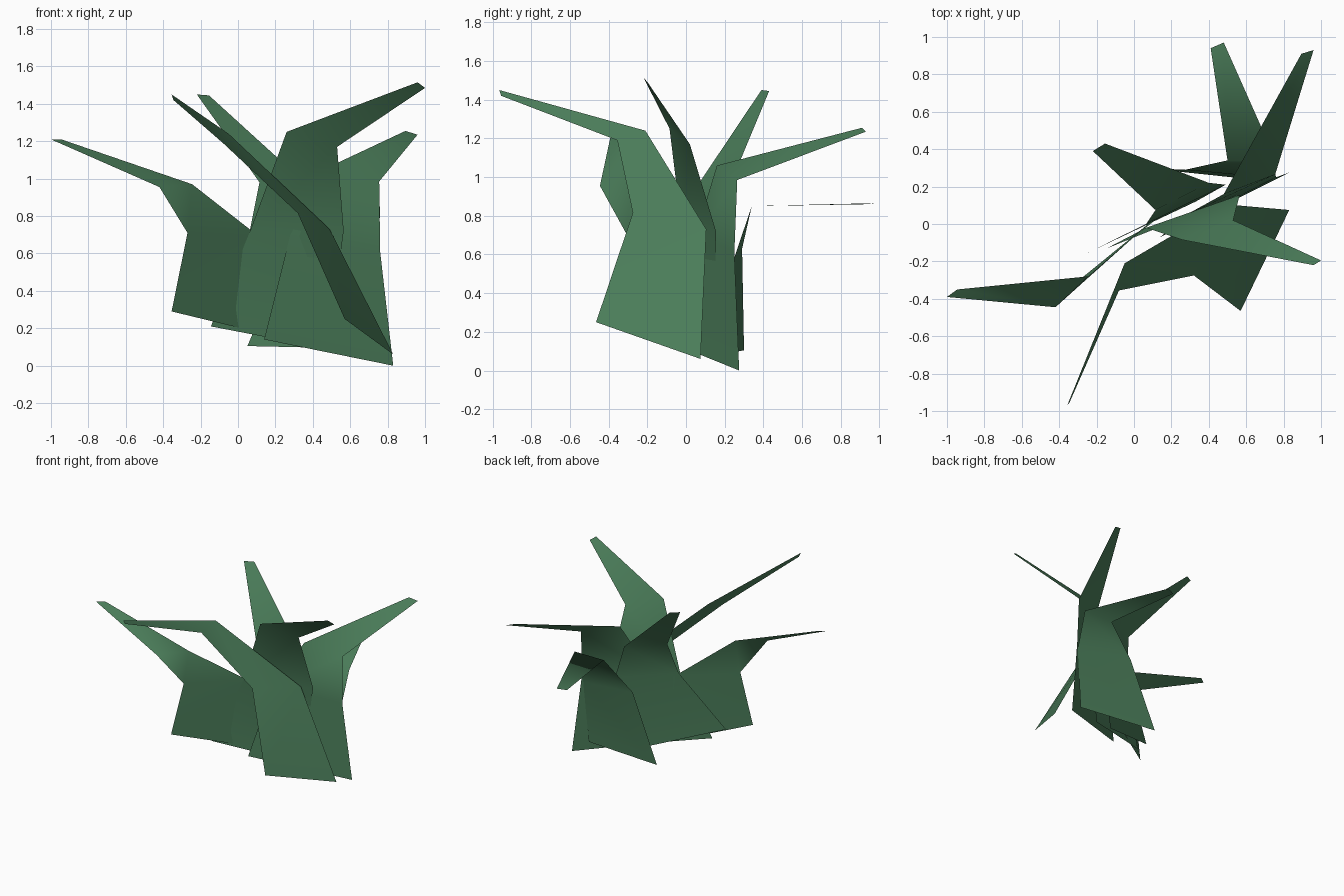
import bpy
import bmesh

# single leaf colour
green = bpy.data.materials.new("leaf green")
green.diffuse_color = (0.069, 0.202, 0.10, 1.0)


def leaf(name, left, right):
    """Flat tapering blade: left and right rails from base to tip, bridged with quads."""
    bm = bmesh.new()
    rows = [(bm.verts.new(a), bm.verts.new(b)) for a, b in zip(left, right)]
    for (a, b), (c, d) in zip(rows, rows[1:]):
        bm.faces.new((a, b, d, c)).smooth = True
    mesh = bpy.data.meshes.new(name)
    bm.to_mesh(mesh)
    bm.free()
    mesh.materials.append(green)
    obj = bpy.data.objects.new(name, mesh)
    bpy.context.collection.objects.link(obj)
    return obj


# blade bending out to the left
leaf("left_leaf",
     [(-.355, -.35, .29), (-.27, -.31, .71), (-.42, -.445, .955), (-1, -.39, 1.21)],
     [(.10, .01, .18), (.10, .02, .70), (-.245, -.28, .97), (-.945, -.35, 1.21)])

# blade sweeping across the front
leaf("front_leaf",
     [(.57, -.465, .25), (.32, -.275, .815), (-.08, -.355, 1.19), (-.345, -.955, 1.42)],
     [(.83, .075, .06), (.49, .105, .73), (-.05, -.21, 1.24), (-.355, -.965, 1.45)])

# tall blade leaning back and left
leaf("back_left_leaf",
     [(-.25, -.155, .30), (.065, 0, .73), (.115, .075, .98), (-.22, .39, 1.45)],
     [(.33, .12, .10), (.49, .21, .66), (.40, .22, .94), (-.155, .43, 1.445)])

# low blade folding straight back
leaf("back_leaf",
     [(.05, .30, .105), (.275, .29, .63), (.50, .34, .85), (.41, .94, .86)],
     [(.71, .23, .09), (.75, .245, .57), (.76, .34, .85), (.48, .97, .865)])

# blade reaching to the back right
leaf("back_right_leaf",
     [(.14, -.07, .14), (.28, .05, .70), (.48, .16, 1.06), (.895, .91, 1.255)],
     [(.83, .275, 0), (.76, .25, .61), (.755, .265, .985), (.96, .93, 1.235)])

# tallest blade bending out to the right
leaf("right_leaf",
     [(-.145, -.13, .21), (.065, -.02, .72), (.26, -.085, 1.25), (.96, -.22, 1.515)],
     [(.48, .14, .09), (.565, .155, .72), (.53, .02, 1.17), (1, -.195, 1.485)])
